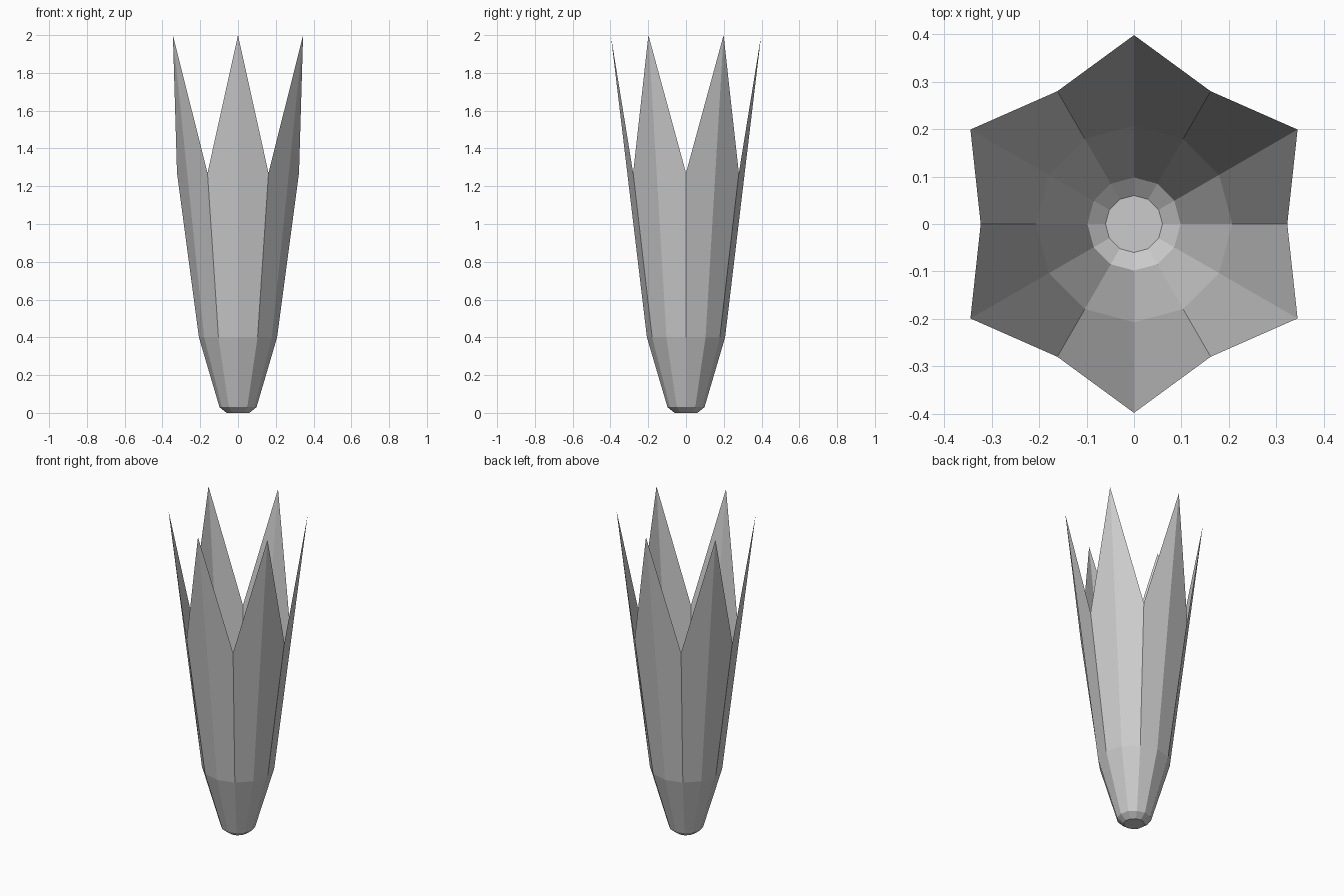
import bpy, bmesh
from math import cos, sin, radians

if "Cube" in bpy.data.objects:
    bpy.data.objects.remove(bpy.data.objects["Cube"])

SIDES = 12
bm = bmesh.new()


def ring(level):
    """One 12-sided ring; level(i) gives the (radius, height) of corner i."""
    verts = []
    for i in range(SIDES):
        a = radians(i * 360 / SIDES)
        r, z = level(i)
        verts.append(bm.verts.new((r * cos(a), r * sin(a), z)))
    return verts


# Base, collar, belly, then the rim alternating notch / pointed tip
rings = [
    ring(lambda i: (0.06, 0.0)),
    ring(lambda i: (0.098, 0.03)),
    ring(lambda i: (0.207, 0.4)),
    ring(lambda i: (0.398, 2.0) if i % 2 else (0.323, 1.27)),
]

# Closed foot, open thin-walled cup
bm.faces.new(reversed(rings[0]))
for low, high in zip(rings, rings[1:]):
    for i in range(SIDES):
        j = (i + 1) % SIDES
        bm.faces.new((low[i], low[j], high[j], high[i]))

mesh = bpy.data.meshes.new("flower_cup")
bm.to_mesh(mesh)
bm.free()
cup = bpy.data.objects.new("flower_cup", mesh)
bpy.context.collection.objects.link(cup)
